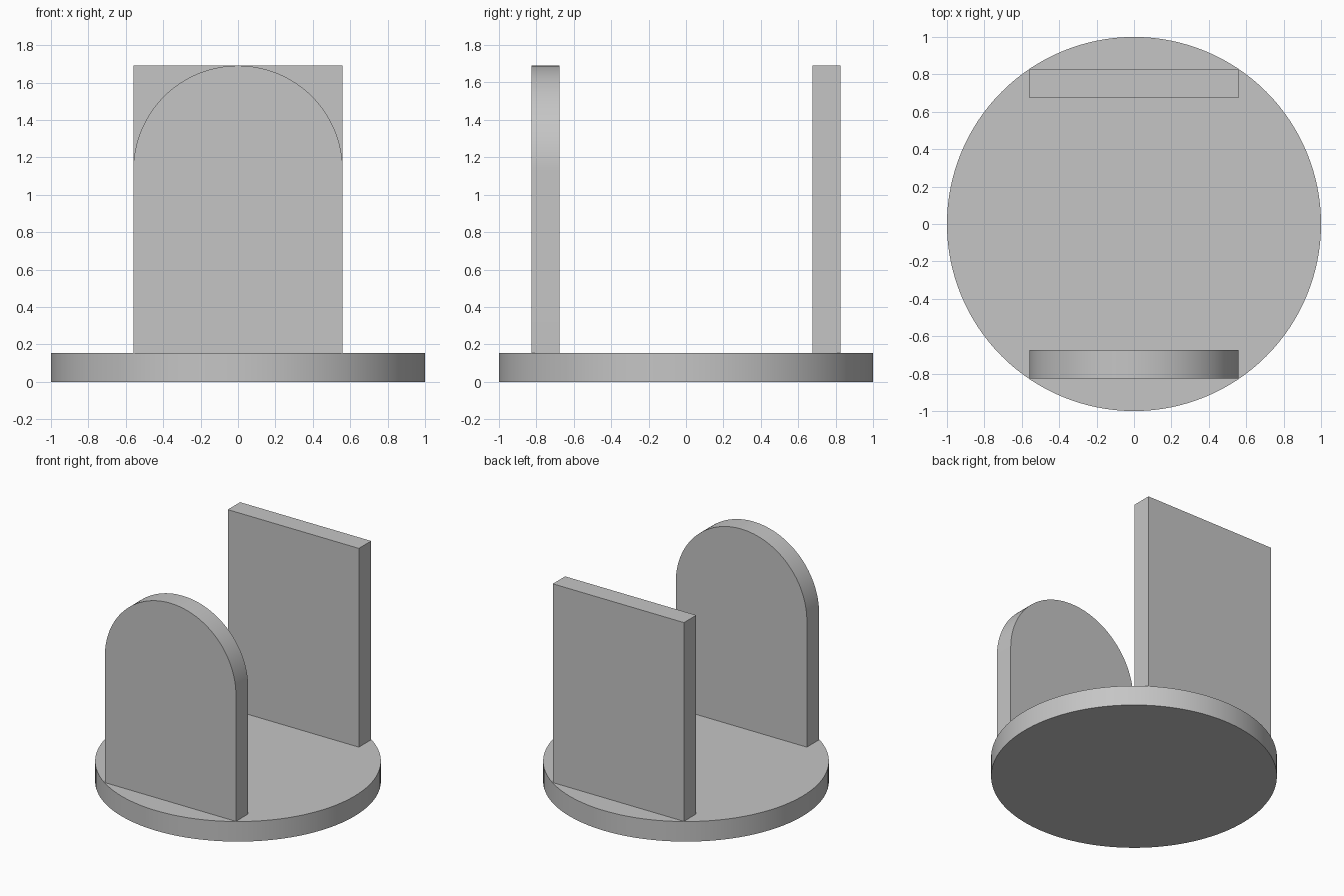
import bpy, bmesh, math

if "Cube" in bpy.data.objects:
    bpy.data.objects.remove(bpy.data.objects["Cube"], do_unlink=True)

BASE_TOP, PANEL_TOP = 0.155, 1.69
HALF_WIDTH, THICK, PANEL_Y = 0.56, 0.15, 0.75

grey = bpy.data.materials.new("plain_grey")
grey.use_nodes = True
colour = (0.56, 0.56, 0.56, 1)
grey.diffuse_color = colour
grey.node_tree.nodes["Principled BSDF"].inputs["Base Color"].default_value = colour


def upright_panel(name, outline, y):
    """Extrude an x-z outline through the panel thickness, centred on y."""
    bm = bmesh.new()
    face = bm.faces.new([bm.verts.new((x, y - THICK / 2, z)) for x, z in outline])
    extruded = bmesh.ops.extrude_face_region(bm, geom=[face])["geom"]
    verts = [g for g in extruded if isinstance(g, bmesh.types.BMVert)]
    bmesh.ops.translate(bm, verts=verts, vec=(0, THICK, 0))
    bmesh.ops.recalc_face_normals(bm, faces=bm.faces)
    mesh = bpy.data.meshes.new(name)
    bm.to_mesh(mesh)
    bm.free()
    panel = bpy.data.objects.new(name, mesh)
    bpy.context.collection.objects.link(panel)
    return panel


# Round base plate
bpy.ops.mesh.primitive_cylinder_add(vertices=128, radius=1, depth=BASE_TOP,
                                    location=(0, 0, BASE_TOP / 2))
base = bpy.context.object
base.name = "round_base"

# Front panel with a semicircular top
feet = [(-HALF_WIDTH, BASE_TOP), (HALF_WIDTH, BASE_TOP)]
steps = 64
arc = [(HALF_WIDTH * math.cos(math.pi * i / steps),
        PANEL_TOP - HALF_WIDTH + HALF_WIDTH * math.sin(math.pi * i / steps))
       for i in range(steps + 1)]
arched = upright_panel("arched_front_panel", feet + arc, -PANEL_Y)

# Square-topped back panel
corners = [(HALF_WIDTH, PANEL_TOP), (-HALF_WIDTH, PANEL_TOP)]
square = upright_panel("square_back_panel", feet + corners, PANEL_Y)

# Shared material and smooth rounded sides
bpy.ops.object.select_all(action="DESELECT")
for part in (base, arched, square):
    part.data.materials.append(grey)
    part.select_set(True)
bpy.context.view_layer.objects.active = base
bpy.ops.object.shade_smooth_by_angle(angle=math.radians(30))
